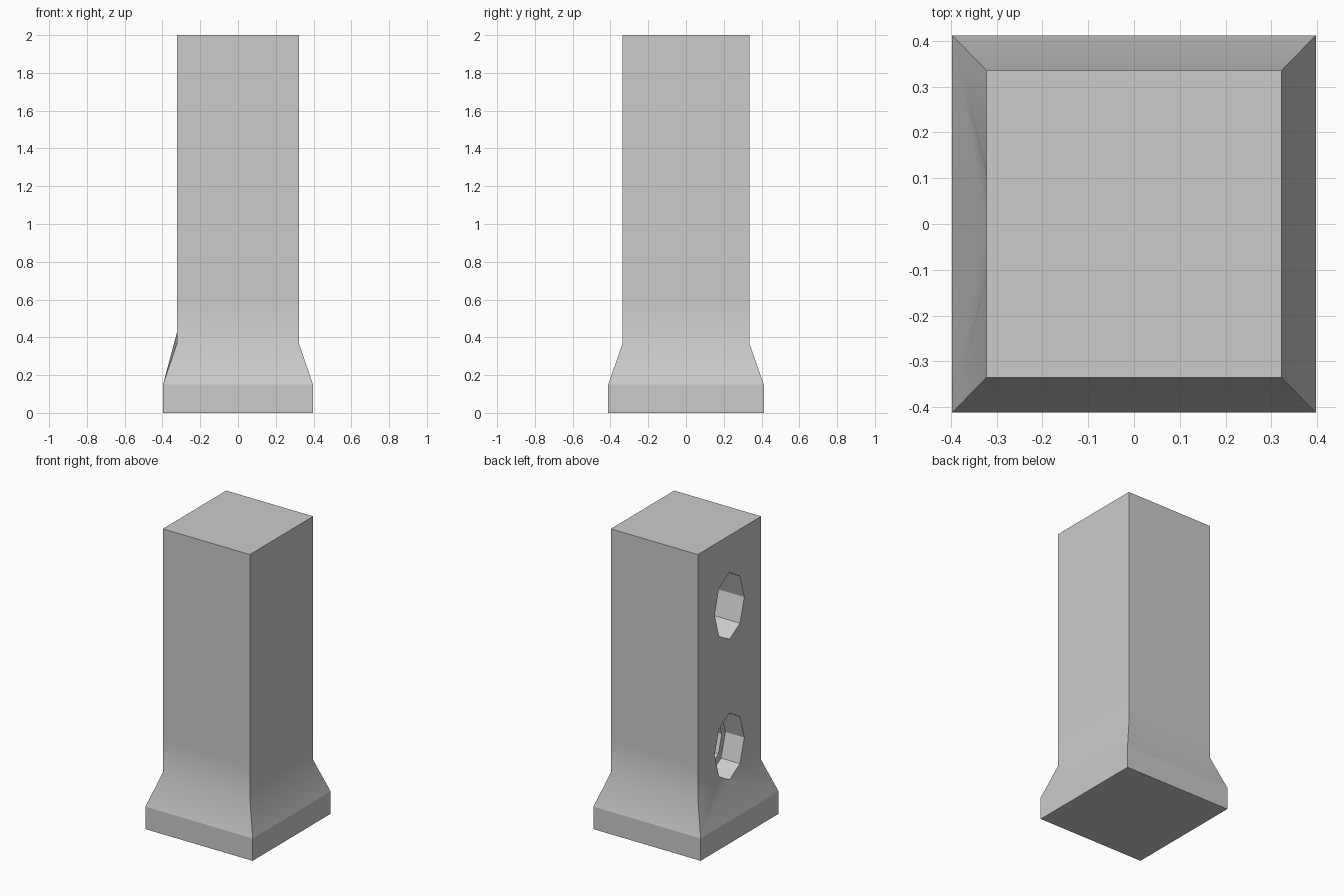
import bpy, bmesh, math

if "Cube" in bpy.data.objects:
    bpy.data.objects.remove(bpy.data.objects["Cube"])

bm = bmesh.new()
cache = {}


def v(x, y, z):
    key = (round(x, 4), round(y, 4), round(z, 4))
    if key not in cache:
        cache[key] = bm.verts.new(key)
    return cache[key]


def face(pts, smooth=True):
    f = bm.faces.new([v(*p) for p in pts])
    f.smooth = smooth
    return f


def octagon(x, zc, s=1.0):
    return [(x, s * 0.157 * math.cos(i * math.pi / 4),
             zc + s * 0.223 * math.sin(i * math.pi / 4)) for i in range(8)]


def bridge(a, b):
    for i in range(8):
        j = (i + 1) % 8
        face([a[i], a[j], b[j], b[i]], False)


# Pillar profile: half x, half y, height
BX, BY, CX, CY = 0.397, 0.412, 0.322, 0.335
LOW, HIGH = 0.588, 1.528
levels = [(BX, BY, 0), (BX, BY, 0.15), (CX, CY, 0.37), (CX, CY, LOW), (CX, CY, 2)]
rings = [[(-x, -y, z), (x, -y, z), (x, y, z), (-x, y, z)] for x, y, z in levels]
face(rings[0], False)
face(rings[-1], False)
for n, (a, b) in enumerate(zip(rings, rings[1:])):
    for i in range(3):
        face([a[i], a[i + 1], b[i + 1], b[i]])
    if n == 0:
        face([a[3], a[0], b[0], b[3]])

# Pierced side: two mirrored halves around the octagonal openings
low, high = octagon(-CX, LOW), octagon(-CX, HIGH)
right_half = [2, 1, 0, 7, 6]
for s in (1, -1):
    def m(p):
        return (p[0], s * p[1], p[2])
    tip, shoulder = low[6], low[7]
    corner, foot = (-CX, CY, 0.37), (-BX, BY, 0.15)
    outline = [corner, (-CX, CY, LOW), (-CX, CY, 2)]
    # the top edge stays whole: meet it at its middle
    outline += [(-CX, 0, 2)]
    outline += [high[i] for i in right_half] + [low[i] for i in right_half[:-1]]
    face([m(p) for p in outline])
    # flare rising to the lower opening
    face([m(p) for p in (foot, corner, shoulder)])
    face([m(p) for p in (foot, shoulder, tip)])
face([(-BX, BY, 0.15), (-BX, -BY, 0.15), low[6]])

# Upper socket: plain and deep
end = octagon(-CX + 0.4, HIGH)
bridge(high, end)
face(end, False)

# Lower socket: stepped
step, inner = octagon(-CX + 0.14, LOW), octagon(-CX + 0.14, LOW, 0.75)
end = octagon(-CX + 0.36, LOW, 0.75)
bridge(low, step)
bridge(step, inner)
bridge(inner, end)
face(end, False)

bmesh.ops.recalc_face_normals(bm, faces=bm.faces[:])
# Crisp edges at the plinth top and wherever faces turn sharply
for e in bm.edges:
    plinth = all(abs(p.co.z - 0.15) < 1e-3 for p in e.verts)
    if plinth or (len(e.link_faces) == 2 and e.calc_face_angle(0) > math.radians(35)):
        e.smooth = False

mesh = bpy.data.meshes.new("pillar")
bm.to_mesh(mesh)
bm.free()
bpy.context.collection.objects.link(bpy.data.objects.new("pillar", mesh))
